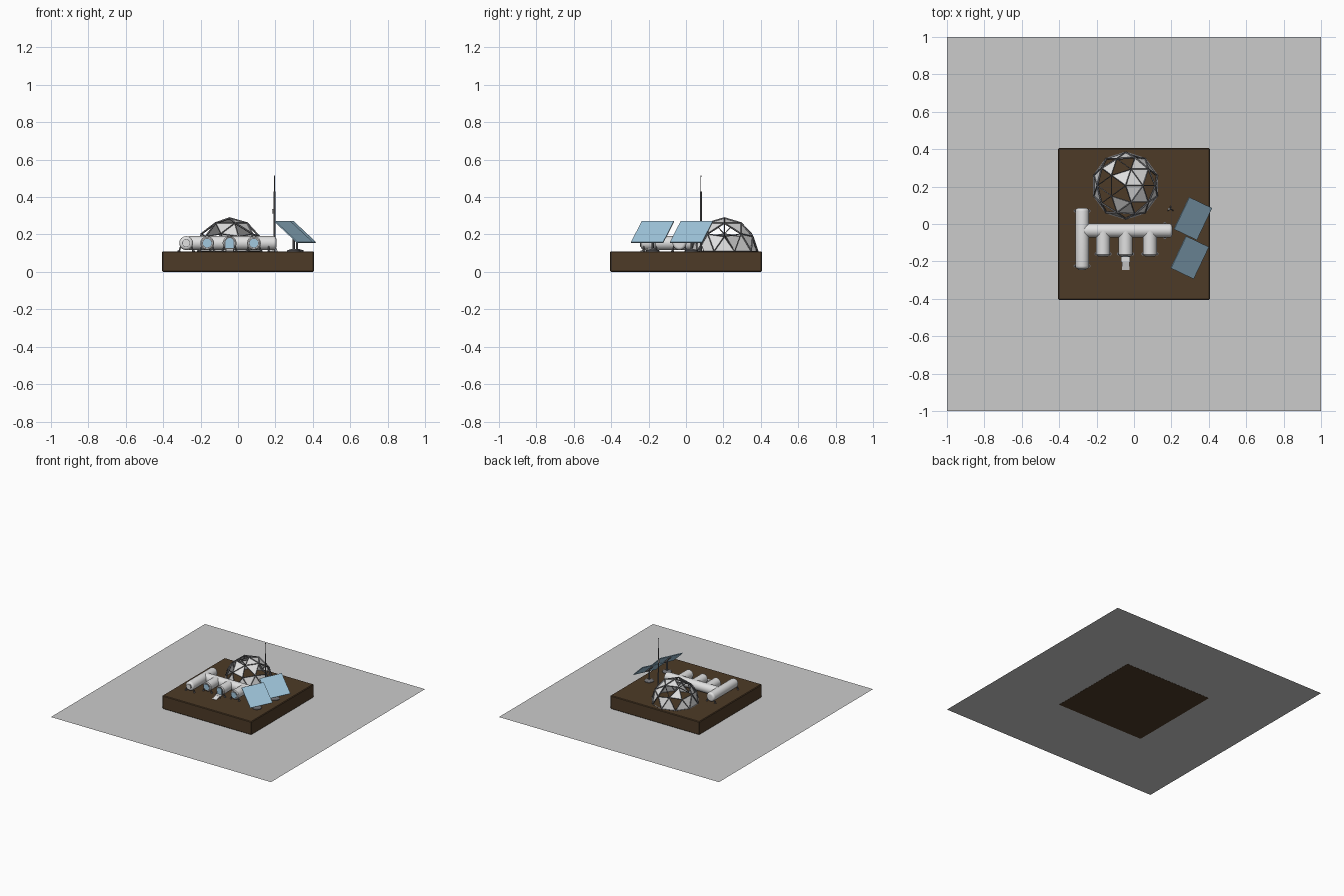
import bpy, bmesh, math, random
from mathutils import Vector, Matrix

if "Cube" in bpy.data.objects:
    bpy.data.objects.remove(bpy.data.objects["Cube"])

random.seed(4)


def material(name, rgb):
    m = bpy.data.materials.new(name)
    m.diffuse_color = (*rgb, 1)
    m.use_nodes = True
    m.node_tree.nodes["Principled BSDF"].inputs["Base Color"].default_value = m.diffuse_color
    return m


GREY = material("pale grey", (0.60, 0.60, 0.60))
WHITE = material("hull white", (0.75, 0.75, 0.75))
SOIL = material("brown soil", (0.075, 0.043, 0.02))
STEEL = material("frame grey", (0.17, 0.17, 0.18))
BLUE = material("panel blue", (0.36, 0.58, 0.74))


def finish(name, bm, mat, smooth=False):
    me = bpy.data.meshes.new(name)
    bm.normal_update()
    bm.to_mesh(me)
    bm.free()
    me.materials.append(mat)
    ob = bpy.data.objects.new(name, me)
    bpy.context.collection.objects.link(ob)
    if smooth:
        bpy.ops.object.select_all(action='DESELECT')
        ob.select_set(True)
        bpy.context.view_layer.objects.active = ob
        bpy.ops.object.shade_smooth_by_angle(angle=math.radians(35))
    return ob


def box(name, center, size, mat, rot=None):
    bm = bmesh.new()
    m = Matrix.Translation(center) @ (rot or Matrix()) @ Matrix.Diagonal((*size, 1))
    bmesh.ops.create_cube(bm, size=1, matrix=m)
    return finish(name, bm, mat)


def lathe(name, profile, origin, axis, mat, n=32):
    """Turn (radius, distance) points around an axis, closing both ends."""
    q = Vector(axis).to_track_quat('Z', 'Y')
    bm = bmesh.new()
    rings = []
    for r, t in profile:
        rings.append([bm.verts.new(Vector(origin) + q @ Vector(
            (r * math.cos(2 * math.pi * i / n), r * math.sin(2 * math.pi * i / n), t)))
            for i in range(n)])
    for a, b in zip(rings, rings[1:]):
        for i in range(n):
            j = (i + 1) % n
            bm.faces.new((a[i], a[j], b[j], b[i]))
    bm.faces.new(rings[0][::-1])
    bm.faces.new(rings[-1])
    return finish(name, bm, mat, True)


def rod(name, p, q, r, mat, n=10):
    d = Vector(q) - Vector(p)
    return lathe(name, [(r, 0), (r, d.length)], p, d, mat, n)


def hull(name, origin, axis, length, r):
    """Pressure module with rounded shoulders at both ends."""
    s = 0.016
    arc = [(r - s + s * math.sin(a), s - s * math.cos(a))
           for a in [math.pi / 2 * k / 5 for k in range(6)]]
    prof = arc + [(rr, length - t) for rr, t in reversed(arc)]
    return lathe(name, prof, origin, axis, WHITE)


def legs(name, x, y, across):
    """Pair of splayed legs with feet under a module."""
    for s in (-1, 1):
        d = Vector(across) * s
        top = Vector((x, y, 0.14)) + d * 0.028
        foot = Vector((x, y, TOP)) + d * 0.038
        rod(name + "_leg", foot, top, 0.004, STEEL, 8)
        lathe(name + "_foot", [(0.008, 0), (0.008, 0.005)], foot, (0, 0, 1), STEEL, 10)


TOP, R, CZ = 0.11, 0.037, 0.154

# terrain sheet and soil block
bm = bmesh.new()
bmesh.ops.create_grid(bm, x_segments=1, y_segments=1, size=1,
                      matrix=Matrix.Translation((0, 0, 0.0006)))
finish("terrain_sheet", bm, GREY)
block = box("soil_block", (0, 0, TOP / 2), (0.81, 0.81, TOP), SOIL)
bev = block.modifiers.new("bevel", 'BEVEL')
bev.width, bev.segments = 0.005, 1

# habitat modules
hull("corridor_module", (-0.275, -0.035, CZ), (1, 0, 0), 0.48, R)
hull("long_module", (-0.277, -0.24, CZ), (0, 1, 0), 0.325, R)
for x in (-0.165, -0.045, 0.085):
    lathe("short_module", [(R - 0.006, 0), (R, 0.006), (R, 0.135)],
          (x, -0.17, CZ), (0, 1, 0), WHITE)
    legs("short_module", x, -0.16, (1, 0, 0))
for y in (-0.225, 0.07):
    legs("long_module", -0.277, y, (1, 0, 0))
legs("corridor_module", 0.165, -0.035, (0, 1, 0))

# round windows with frames, and the end hatch
for x, y, mat in ((-0.165, -0.17, BLUE), (0.085, -0.17, BLUE), (-0.277, -0.24, WHITE)):
    k = 0.8 if mat is WHITE else 1
    lathe("window_frame", [(0.027 * k, 0), (0.027 * k, 0.003)], (x, y, CZ), (0, -1, 0), STEEL)
    lathe("window_pane", [(0.023 * k, 0), (0.023 * k, 0.005)], (x, y, CZ), (0, -1, 0), mat)


# arched entrance door
def arch(name, w, z0, z1, y, mat):
    pts = [(-w, z0), (w, z0)] + [(w * math.cos(a), z1 - w + w * math.sin(a))
                                 for a in [math.pi * k / 12 for k in range(13)]]
    bm = bmesh.new()
    f = bm.faces.new([bm.verts.new((-0.045 + px, y, pz)) for px, pz in pts])
    g = bmesh.ops.extrude_face_region(bm, geom=[f])
    bmesh.ops.translate(bm, vec=(0, 0.006, 0),
                        verts=[v for v in g["geom"] if isinstance(v, bmesh.types.BMVert)])
    bmesh.ops.recalc_face_normals(bm, faces=bm.faces)
    finish(name, bm, mat)


arch("door_frame", 0.026, 0.125, 0.186, -0.174, STEEL)
arch("door", 0.021, 0.128, 0.181, -0.177, BLUE)

# entrance landing and ramp
box("landing", (-0.045, -0.187, 0.124), (0.048, 0.03, 0.006), WHITE)
box("ramp", (-0.045, -0.222, 0.117), (0.04, 0.046, 0.005), WHITE,
    Matrix.Rotation(math.radians(17), 4, 'X'))
for s in (-1, 1):
    rod("landing_post", (-0.045 + s * 0.02, -0.197, TOP), (-0.045 + s * 0.02, -0.197, 0.122),
        0.003, STEEL, 8)


# geodesic dome: upper half of a subdivided icosahedron
def half_sphere(radius):
    bm = bmesh.new()
    bmesh.ops.create_icosphere(bm, subdivisions=2, radius=radius)
    low = [v for v in bm.verts if v.co.z < -0.01]
    bmesh.ops.delete(bm, geom=low, context='VERTS')
    bmesh.ops.translate(bm, vec=(-0.045, 0.205, TOP), verts=bm.verts)
    return bm


frame = finish("dome_frame", half_sphere(0.177), STEEL)
wire = frame.modifiers.new("struts", 'WIREFRAME')
wire.thickness, wire.use_boundary, wire.use_even_offset = 0.011, True, False
bm = half_sphere(0.176)
bmesh.ops.delete(bm, geom=[f for f in bm.faces if random.random() < 0.4], context='FACES')
finish("dome_panels", bm, WHITE)

# solar arrays: long edge level, short edge sloping down to the east
for cx, cy in ((0.315, 0.029), (0.298, -0.179)):
    level = Vector((0.082, 0.172, 0)).normalized()
    slope = Vector((0.121, -0.058, -0.113)).normalized()
    normal = slope.cross(level).normalized()
    rot = Matrix((slope, level, normal)).transposed().to_4x4()
    c = Vector((cx, cy, 0.213))
    box("solar_panel", c, (0.175, 0.19, 0.006), BLUE, rot)
    box("solar_back_rail", c - normal * 0.007, (0.12, 0.012, 0.008), STEEL, rot)
    rod("solar_post", (cx, cy, TOP), (cx, cy, 0.205), 0.006, STEEL)
    lathe("solar_base", [(0.036, 0), (0.036, 0.005), (0.014, 0.012)],
          (cx, cy, TOP), (0, 0, 1), STEEL, 16)

# radio mast
mx, my = 0.195, 0.08
lathe("mast", [(0.005, 0), (0.0045, 0.32)], (mx, my, TOP), (0, 0, 1), STEEL, 8)
rod("mast_tip", (mx, my, 0.43), (mx, my, 0.51), 0.0015, STEEL, 6)
lathe("mast_beacon", [(0.003, 0), (0.003, 0.006)], (mx, my, 0.508), (0, 0, 1), STEEL, 8)
box("mast_box", (mx - 0.009, my, 0.325), (0.008, 0.01, 0.025), WHITE)
for k in range(3):
    a = math.radians(90 + 120 * k)
    rod("mast_brace", (mx + 0.016 * math.cos(a), my + 0.016 * math.sin(a), TOP),
        (mx, my, 0.15), 0.002, STEEL, 6)
